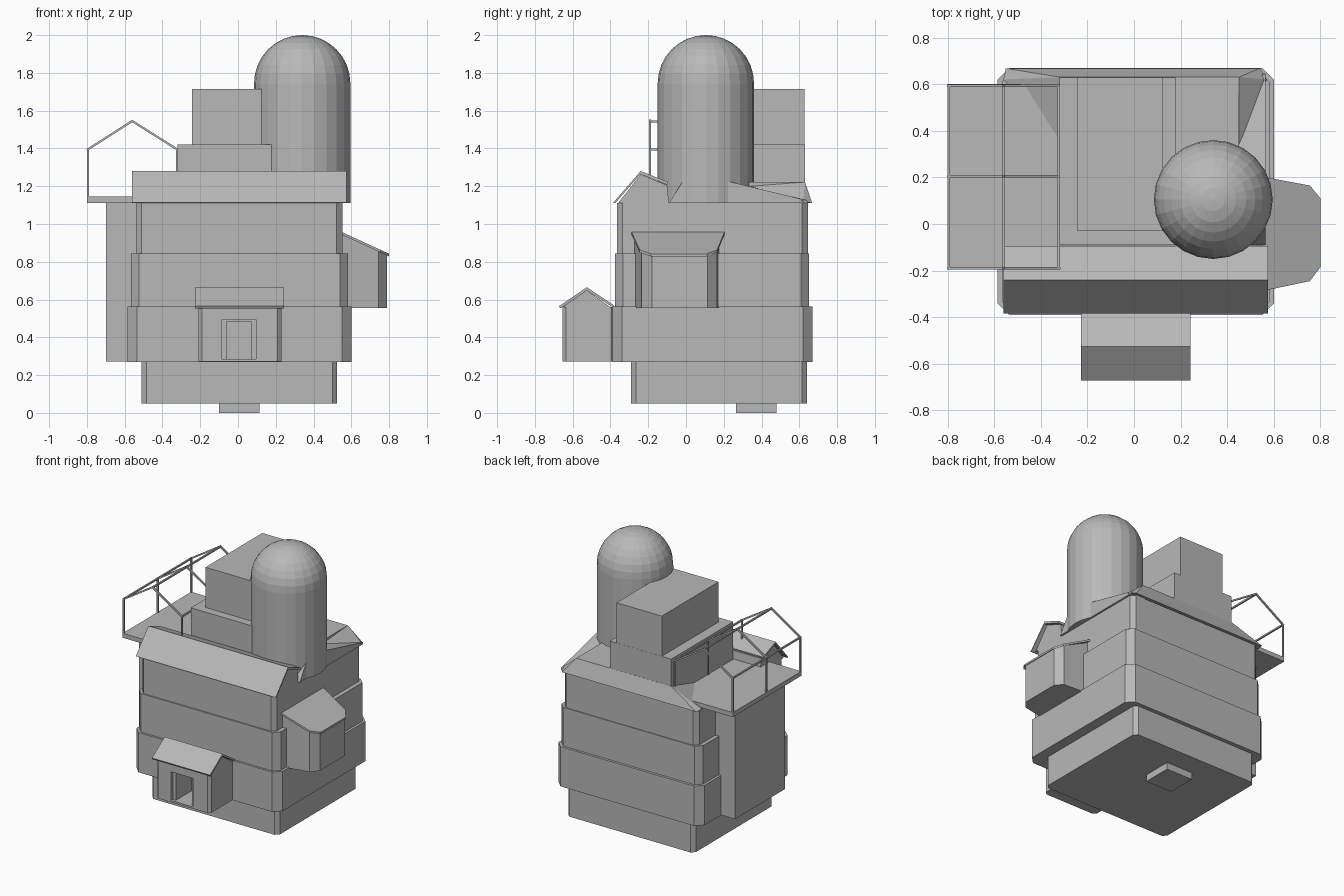
import bpy, bmesh, math
from mathutils import Vector

if "Cube" in bpy.data.objects:
    bpy.data.objects.remove(bpy.data.objects["Cube"])

grey = bpy.data.materials.new("plain_grey")
grey.diffuse_color = (0.48, 0.48, 0.48, 1)
grey.use_nodes = True
grey.node_tree.nodes["Principled BSDF"].inputs["Base Color"].default_value = grey.diffuse_color


def finish(name, bm):
    bmesh.ops.recalc_face_normals(bm, faces=bm.faces[:])
    me = bpy.data.meshes.new(name)
    bm.to_mesh(me)
    bm.free()
    me.materials.append(grey)
    ob = bpy.data.objects.new(name, me)
    bpy.context.collection.objects.link(ob)
    return ob


def prism(name, pts, a, b, axis="z"):
    """Extrude a profile: (x, y) along z, or (y, z) along x."""
    bm = bmesh.new()
    place = (lambda p, t: (p[0], p[1], t)) if axis == "z" else (lambda p, t: (t, p[0], p[1]))
    lo = [bm.verts.new(place(p, a)) for p in pts]
    hi = [bm.verts.new(place(p, b)) for p in pts]
    bm.faces.new(lo)
    bm.faces.new(hi)
    for i in range(len(pts)):
        j = (i + 1) % len(pts)
        bm.faces.new((lo[i], lo[j], hi[j], hi[i]))
    return finish(name, bm)


def box(name, x0, x1, y0, y1, z0, z1, c=0):
    """Box with optional chamfered upright corners."""
    if c:
        pts = [(x0 + c, y0), (x1 - c, y0), (x1, y0 + c), (x1, y1 - c),
               (x1 - c, y1), (x0 + c, y1), (x0, y1 - c), (x0, y0 + c)]
    else:
        pts = [(x0, y0), (x1, y0), (x1, y1), (x0, y1)]
    return prism(name, pts, z0, z1)


def bar(name, p, q, w=0.011):
    """Thin square bar between two points."""
    p, q = Vector(p), Vector(q)
    bm = bmesh.new()
    bmesh.ops.create_cube(bm, size=1)
    d = q - p
    bmesh.ops.scale(bm, vec=(w, w, d.length + w), verts=bm.verts)
    ob = finish(name, bm)
    ob.rotation_mode = "QUATERNION"
    ob.rotation_quaternion = d.to_track_quat("Z", "Y")
    ob.location = (p + q) / 2


# Stacked storeys and foot
box("foot", -0.10, 0.115, 0.265, 0.48, 0, 0.05)
box("base_storey", -0.51, 0.525, -0.29, 0.64, 0.05, 0.27, 0.025)
box("second_storey", -0.585, 0.60, -0.39, 0.67, 0.27, 0.562, 0.05)
box("third_storey", -0.567, 0.582, -0.375, 0.652, 0.562, 0.845, 0.042)
box("fourth_storey", -0.54, 0.552, -0.365, 0.645, 0.845, 1.11, 0.03)

# Front gable with a thin folded roof
prism("front_gable", [(-0.36, 1.11), (-0.24, 1.262), (-0.10, 1.205), (-0.09, 1.11)],
      -0.54, 0.552, "x")
prism("front_roof", [(-0.385, 1.113), (-0.24, 1.28), (-0.095, 1.222),
                     (-0.099, 1.208), (-0.242, 1.263), (-0.375, 1.11)],
      -0.56, 0.575, "x")

# Low roof deck, its sloped back band and right hip
box("roof_deck", -0.32, 0.45, -0.09, 0.63, 1.11, 1.222)
prism("right_roof", [(-0.09, 1.11), (-0.02, 1.222), (0.24, 1.222), (0.64, 1.125), (0.645, 1.11)],
      0.44, 0.565, "x")
bm = bmesh.new()
eave = [bm.verts.new(p) for p in [(-0.55, 0.668, 1.11), (0.54, 0.668, 1.11), (0.57, 0.62, 1.12),
                                  (0.45, 0.34, 1.2), (-0.32, 0.34, 1.14), (-0.56, 0.62, 1.11)]]
top = [bm.verts.new(p) for p in [(-0.32, 0.63, 1.222), (0.45, 0.63, 1.222)]]
e, t = eave, top
for f in [(e[0], e[1], t[1], t[0]), (e[1], e[2], t[1]), (e[2], e[3], t[1]),
          (t[0], t[1], e[3], e[4]), (e[0], t[0], e[5]), (e[5], t[0], e[4]),
          tuple(reversed(e))]:
    bm.faces.new(f)
finish("back_roof", bm)

# Stepped upper blocks
box("upper_block", -0.32, 0.177, -0.09, 0.629, 1.2, 1.42)
box("top_block", -0.243, 0.125, -0.03, 0.628, 1.42, 1.715)

# Round tower with dome: lathed profile
SIDES, RINGS, R = 24, 8, 0.255
prof = [(R, 1.11)] + [(R * math.cos(k * math.pi / 2 / RINGS),
                       1.745 + R * math.sin(k * math.pi / 2 / RINGS)) for k in range(RINGS)]
bm = bmesh.new()
rings = []
for r, z in prof:
    rings.append([bm.verts.new((0.34 + r * math.cos(2 * math.pi * i / SIDES),
                                0.105 + r * math.sin(2 * math.pi * i / SIDES), z))
                  for i in range(SIDES)])
tip = bm.verts.new((0.34, 0.105, 2.0))
bm.faces.new(rings[0])
for i in range(SIDES):
    j = (i + 1) % SIDES
    for lo, hi in zip(rings, rings[1:]):
        bm.faces.new((lo[i], lo[j], hi[j], hi[i]))
    bm.faces.new((rings[-1][i], rings[-1][j], tip))
finish("domed_tower", bm)

# Front porch with recessed doorway
porch = box("porch", -0.21, 0.23, -0.655, -0.375, 0.272, 0.56, 0.02)
for name, x0, x1, depth, z1 in [("door_frame_cutter", -0.085, 0.095, 0.02, 0.495),
                                ("doorway_cutter", -0.06, 0.07, 0.2, 0.485)]:
    cutter = box(name, x0, x1, -0.75, -0.655 + depth, 0.285, z1)
    cutter.hide_render = True
    cutter.hide_viewport = True
    mod = porch.modifiers.new(name, "BOOLEAN")
    mod.operation = "DIFFERENCE"
    mod.object = cutter
    mod.solver = "EXACT"
prism("porch_gable", [(-0.653, 0.56), (-0.525, 0.648), (-0.40, 0.56)], -0.21, 0.23, "x")
prism("porch_roof", [(-0.672, 0.565), (-0.525, 0.665), (-0.385, 0.572),
                     (-0.385, 0.558), (-0.525, 0.648), (-0.665, 0.553)],
      -0.228, 0.243, "x")

# Right bay with sloping roof: plan lifted to a slanted plane
bay = [(0.54, -0.275), (0.745, -0.235), (0.79, -0.18), (0.79, 0.115), (0.745, 0.165), (0.54, 0.175)]
cap = [(0.54, -0.29), (0.755, -0.245), (0.80, -0.185), (0.80, 0.09), (0.755, 0.145), (0.54, 0.185)]
cap = [(x, y + (0.02 if y > 0 else 0)) for x, y in cap]


def slope(x):
    return 0.955 - (x - 0.555) * 0.46


ob = prism("side_bay", bay, 0.555, 0.8)
for v in ob.data.vertices:
    if v.co.z > 0.7:
        v.co.z = slope(v.co.x) - 0.01
ob = prism("side_bay_roof", cap, 0, 1)
for v in ob.data.vertices:
    v.co.z = slope(v.co.x) - (0.014 if v.co.z < 0.5 else 0)

# Left shaft carrying a balcony with an open frame
box("balcony_shaft", -0.70, -0.50, -0.15, 0.43, 0.272, 1.112)
box("balcony_floor", -0.80, -0.32, -0.195, 0.60, 1.112, 1.145)
YS = (-0.19, 0.205, 0.594)
for y in YS:
    bar("outer_post", (-0.795, y, 1.14), (-0.795, y, 1.395))
    bar("inner_post", (-0.322, y, 1.14), (-0.322, y, 1.395))
    bar("outer_rafter", (-0.795, y, 1.395), (-0.56, y, 1.545))
    bar("inner_rafter", (-0.322, y, 1.395), (-0.56, y, 1.545))
for name, x, z in [("outer_rail", -0.795, 1.395), ("inner_rail", -0.322, 1.395),
                   ("ridge_rail", -0.56, 1.543)]:
    bar(name, (x, YS[0], z), (x, YS[2], z))
